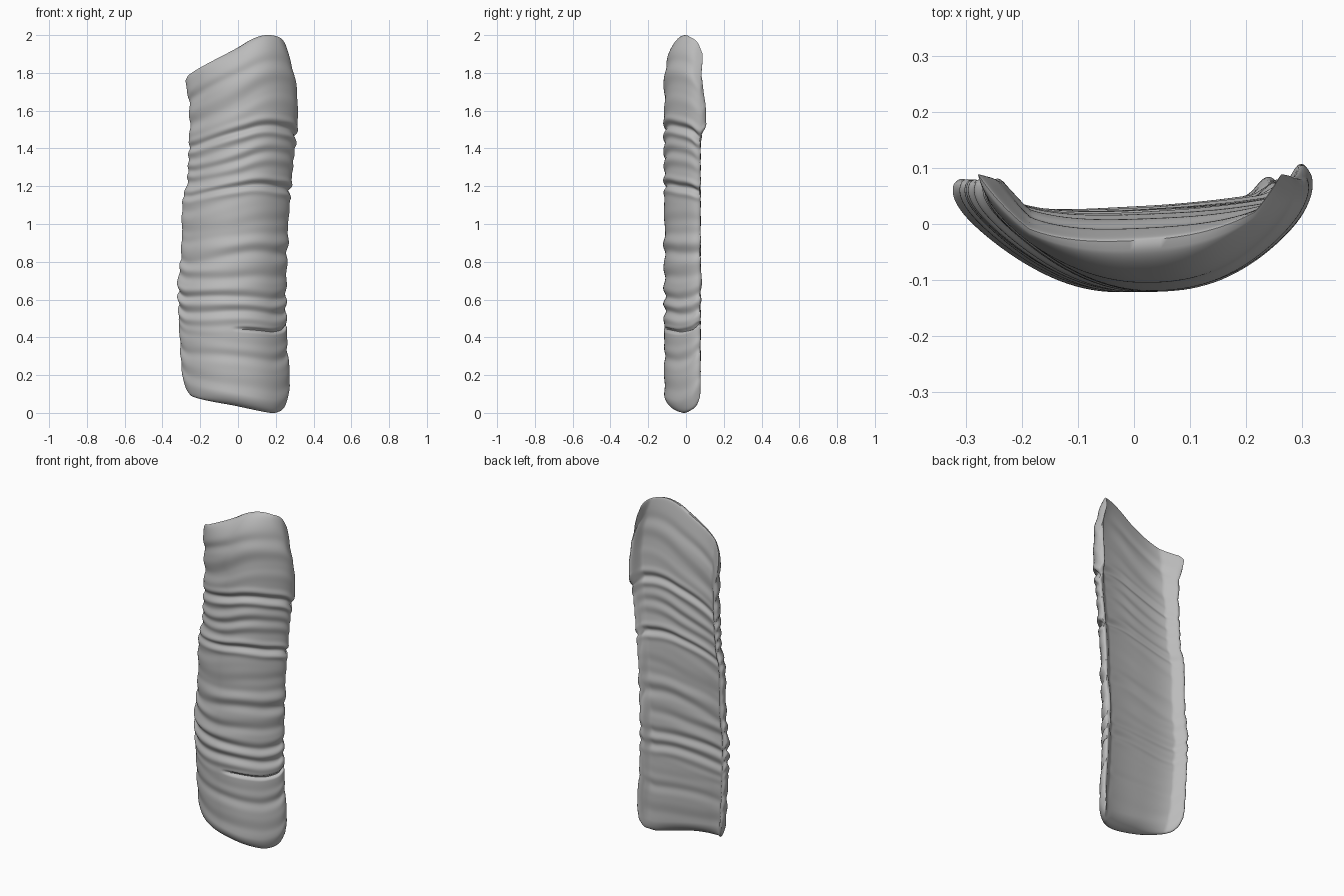
import bpy, bmesh, math, random

if "Cube" in bpy.data.objects:
    bpy.data.objects.remove(bpy.data.objects["Cube"])
random.seed(7)
ROWS, RING = 320, 128


def spline(points, t):
    """Smooth curve through (t, value) pairs."""
    t = min(max(t, points[0][0]), points[-1][0])
    i = 0
    while i < len(points) - 2 and t > points[i + 1][0]:
        i += 1
    (a, p), (b, q) = points[i], points[i + 1]

    def slope(j):
        lo, hi = max(j - 1, 0), min(j + 1, len(points) - 1)
        return (points[hi][1] - points[lo][1]) / (points[hi][0] - points[lo][0])
    w = b - a
    u = (t - a) / w
    return (p * (1 + 2 * u) * (1 - u) ** 2 + slope(i) * w * u * (1 - u) ** 2
            + q * u * u * (3 - 2 * u) + slope(i + 1) * w * u * u * (u - 1))


# Outline profiles: end heights across the width, side edges along the length
top_end = [(-1, 1.76), (-.92, 1.79), (0, 1.93), (.3, 1.98), (.55, 2), (.8, 1.99), (.93, 1.96), (1, 1.9)]
low_end = [(-1, .17), (-.93, .12), (-.8, .085), (0, .037), (.65, 0), (.8, .005), (.93, .03), (1, .08)]
left_edge = [(0, -.3), (.06, -.312), (.33, -.329), (.42, -.312), (.6, -.304), (.66, -.281), (.9, -.268),
             (1, -.292)]
right_edge = [(0, .275), (.05, .286), (.15, .273), (.3, .266), (.45, .275), (.58, .286), (.72, .312),
              (.82, .328), (.9, .32), (1, .276)]
# Depth of the hollow back and of its two raised rims
back_mid = [(0, 0), (.1, .015), (.35, .025), (.6, .025), (.8, .018), (.92, .003), (1, -.015)]
left_rim = [(0, .065), (.3, .09), (.6, .085), (.85, .095), (1, .085)]
right_rim = [(0, .065), (.05, .075), (.2, .08), (.36, .096), (.43, .074), (.52, .087), (.62, .07),
             (.74, .09), (.79, .126), (.88, .112), (.95, .075), (1, .04)]

# Creases: position, depth, width, slope, bias to one side
creases = [(.305, .010, .011, 0, 0), (.262, .007, .011, 0, .3), (.36, .005, .014, 0, -.5),
           (.42, .007, .014, .005, .4), (.5, .004, .02, 0, 0), (.61, .012, .009, -.008, .6),
           (.655, .006, .013, -.006, -.6), (.69, .008, .012, -.005, -.3), (.73, .005, .013, -.005, 0),
           (.767, .013, .010, -.008, .4), (.86, .005, .018, .01, -.3), (.93, .004, .018, .012, 0),
           (.06, .003, .016, -.005, 0), (.14, .003, .02, .005, 0)]
creases += [(random.uniform(.08, .95), random.uniform(.001, .003), random.uniform(.008, .014),
             random.uniform(-.01, .012), random.uniform(-1, 1)) for _ in range(18)]


def wrinkle(s, v, back):
    total = 0
    for pos, depth, width, slope, bias in creases:
        if back:
            slope, depth = slope + .008, depth * .7
        d = (v - pos - slope * s + .004 * math.sin(3 * s + 40 * pos)) / width
        if abs(d) < 5:
            groove = math.exp(-d * d) - .45 * math.exp(-((abs(d) - 1.9) ** 2))
            total -= depth * groove * max(.15, 1 + bias * s)
    if not back and s > 0:  # narrow slit on one half of the front
        total -= .02 * min(1, s * 4) * math.exp(-((v - .216) / .0042) ** 2)
    return total


def point(angle, v):
    s = -math.cos(angle)
    back = angle > math.pi
    z_low, z_top = spline(low_end, s), spline(top_end, s)
    z = z_low + v * (z_top - z_low)
    # front face, and hollow back rising to a narrow lip at each side
    f = -.115 + .165 * abs(s) ** (2.4 if s > 0 else 1.95)
    c = spline(back_mid, v) + .015 * s
    shoulder = c + (.055 - c) * abs(s) ** 2.8
    lip = max(0, (abs(s) - .78) / .22)
    rim = spline(right_rim if s > 0 else left_rim, v)
    b = max(shoulder + (rim - .055) * lip * lip * (3 - 2 * lip), f + .045)
    # rounded sides and ends; the top end leans to the back
    high = max(0, (v - .88) / .12)
    lean = .35 * high * high * (3 - 2 * high)
    end = min(v, 1 - v) * (z_top - z_low)
    radius = .19 if v > .5 else .07
    cap = math.sqrt(max(0, 1 - max(0, 1 - end / radius) ** 2))
    side = math.sqrt(max(0, 1 - abs(s) ** 16))
    w = wrinkle(s, v, back) * cap
    mid = f + (b - f) * (.5 + lean)
    reach = (b - mid) if back else (f - mid)
    y = mid + reach * side * cap + w * side * (1 if back else -1)
    # side edges follow the wrinkles, and the rims turn inward
    left, right = spline(left_edge, v), spline(right_edge, v)
    x = left + (right - left) * (s + 1) / 2 + s ** 5 * w * .8
    x -= s ** 5 * .028 * (1 + (side if back else -side) * cap) / 2
    return x, y, z


# Wrinkled curved strip, lofted from closed rings
bm = bmesh.new()
rings = []
for i in range(ROWS + 1):
    t = i / ROWS
    v = t - .32 * math.sin(2 * math.pi * t) / (2 * math.pi)  # tighter rows near the ends
    rings.append([bm.verts.new(point(2 * math.pi * j / RING, v)) for j in range(RING)])
for lower, upper in zip(rings, rings[1:]):
    for j in range(RING):
        k = (j + 1) % RING
        bm.faces.new((lower[j], lower[k], upper[k], upper[j]))
bmesh.ops.remove_doubles(bm, verts=bm.verts[:], dist=.0003)
bmesh.ops.holes_fill(bm, edges=[e for e in bm.edges if e.is_boundary])
bmesh.ops.recalc_face_normals(bm, faces=bm.faces[:])
mesh = bpy.data.meshes.new("wrinkled_strip")
bm.to_mesh(mesh)
bm.free()
strip = bpy.data.objects.new("wrinkled_strip", mesh)
bpy.context.collection.objects.link(strip)

# Plain grey colour
grey = bpy.data.materials.new("plain_grey")
grey.use_nodes = True
grey.diffuse_color = (.5, .5, .5, 1)
grey.node_tree.nodes["Principled BSDF"].inputs["Base Color"].default_value = grey.diffuse_color
mesh.materials.append(grey)

# Smooth shading
bpy.ops.object.select_all(action="DESELECT")
strip.select_set(True)
bpy.context.view_layer.objects.active = strip
bpy.ops.object.shade_smooth_by_angle(angle=math.radians(60))
